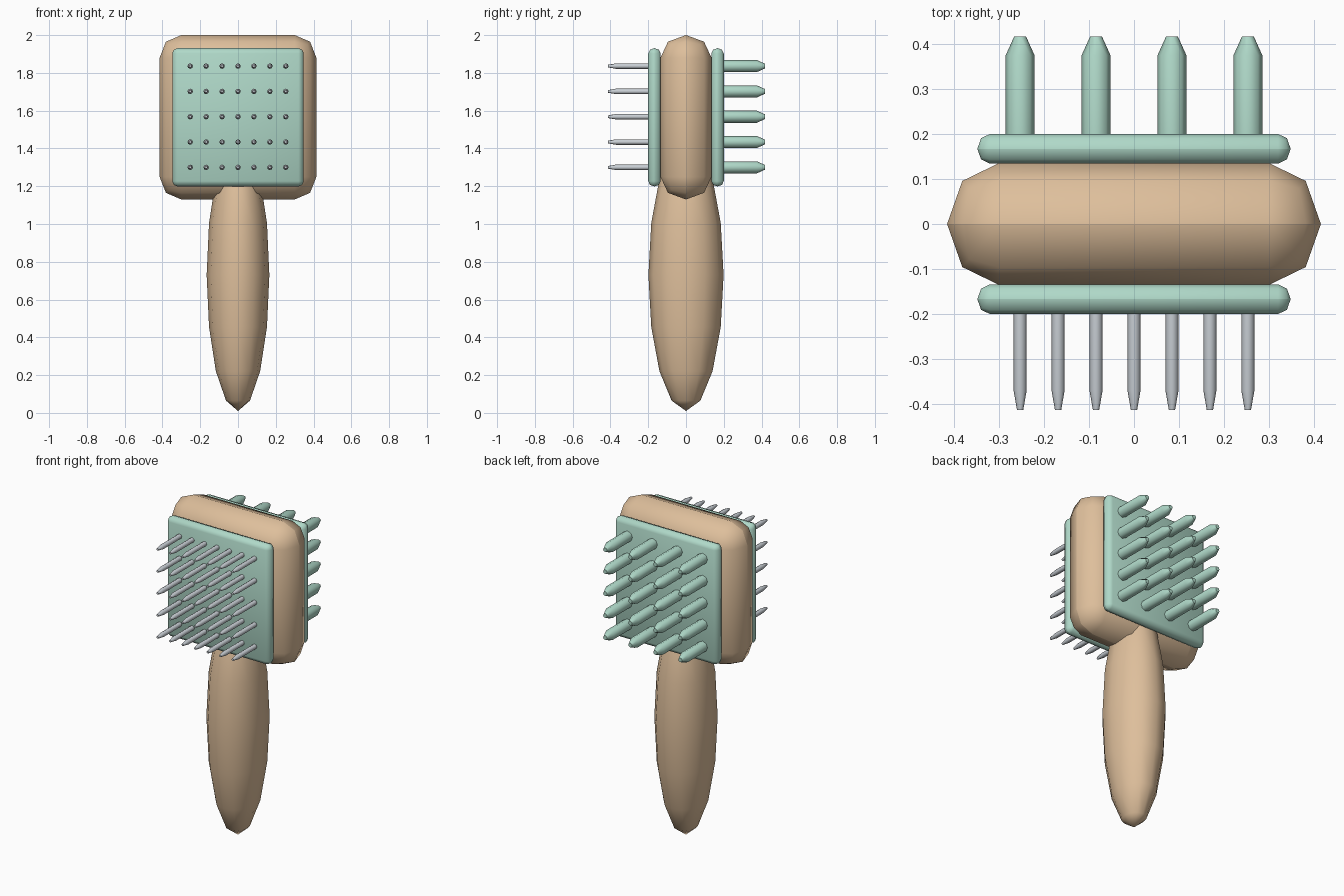
import bpy, bmesh, math
from mathutils import Matrix, Vector

if "Cube" in bpy.data.objects:
    bpy.data.objects.remove(bpy.data.objects["Cube"])


def material(name, rgb):
    m = bpy.data.materials.new(name)
    m.diffuse_color = (*rgb, 1)
    m.use_nodes = True
    m.node_tree.nodes["Principled BSDF"].inputs["Base Color"].default_value = m.diffuse_color
    return m


WOOD = material("light_wood", (0.73, 0.52, 0.33))
MINT = material("mint_rubber", (0.43, 0.69, 0.58))
METAL = material("steel", (0.58, 0.62, 0.66))


def finish(name, bm, mat, angle=50):
    bmesh.ops.recalc_face_normals(bm, faces=bm.faces)
    mesh = bpy.data.meshes.new(name)
    bm.to_mesh(mesh)
    bm.free()
    mesh.materials.append(mat)
    mesh.shade_smooth()
    mesh.set_sharp_from_angle(angle=math.radians(angle))
    obj = bpy.data.objects.new(name, mesh)
    bpy.context.collection.objects.link(obj)
    return obj


def rounded_block(name, center, half, radius, mat):
    """Box with two-step rounded edges; radius may differ per axis."""
    bm = bmesh.new()
    bmesh.ops.create_cube(bm, size=2)
    bmesh.ops.scale(bm, vec=[h / r for h, r in zip(half, radius)], verts=bm.verts)
    bmesh.ops.bevel(bm, geom=bm.edges[:], offset=0.995, segments=2,
                    profile=0.5, affect='EDGES')
    bmesh.ops.scale(bm, vec=radius, verts=bm.verts)
    bmesh.ops.translate(bm, vec=center, verts=bm.verts)
    return finish(name, bm, mat)


def bristles(name, columns, side, profile, mat, sides=8):
    """Grid of tapered pins; profile lists (distance along y, radius)."""
    bm = bmesh.new()
    for c in range(columns):
        x = -0.253 + 0.506 * c / (columns - 1)
        for row in range(5):
            z = 1.30 + 0.134 * row
            rings = []
            for d, r in profile:
                rings.append([bm.verts.new((x + r * math.cos(math.tau * i / sides),
                                            side * d,
                                            z + r * math.sin(math.tau * i / sides)))
                              for i in range(sides)])
            for a, b in zip(rings, rings[1:]):
                for i in range(sides):
                    j = (i + 1) % sides
                    bm.faces.new((a[i], a[j], b[j], b[i]))
            bm.faces.new(rings[0])
            bm.faces.new(rings[-1])
    return finish(name, bm, mat)


# Wooden head
rounded_block("head", (0, 0, 1.565), (0.415, 0.135, 0.435),
              (0.115, 0.135, 0.12), WOOD)

# Handle: a stretched ball whose top sits inside the head
bm = bmesh.new()
bmesh.ops.create_uvsphere(bm, u_segments=12, v_segments=8, radius=1)
bmesh.ops.scale(bm, vec=(0.166, 0.199, 0.72), verts=bm.verts)
bmesh.ops.translate(bm, vec=(0, 0, 0.73), verts=bm.verts)
finish("handle", bm, WOOD, 80)

# Bristle plates on both faces
for name, side in (("front_plate", -1), ("back_plate", 1)):
    rounded_block(name, (0, side * 0.167, 1.565), (0.348, 0.033, 0.366),
                  (0.028, 0.033, 0.028), MINT)

# Thin steel pins in front, thick rubber pegs behind
bristles("steel_pins", 7, -1, [(0.18, 0.0145), (0.37, 0.0145), (0.413, 0.007)], METAL)
bristles("rubber_pegs", 4, 1, [(0.18, 0.032), (0.375, 0.032), (0.417, 0.013)], MINT)
